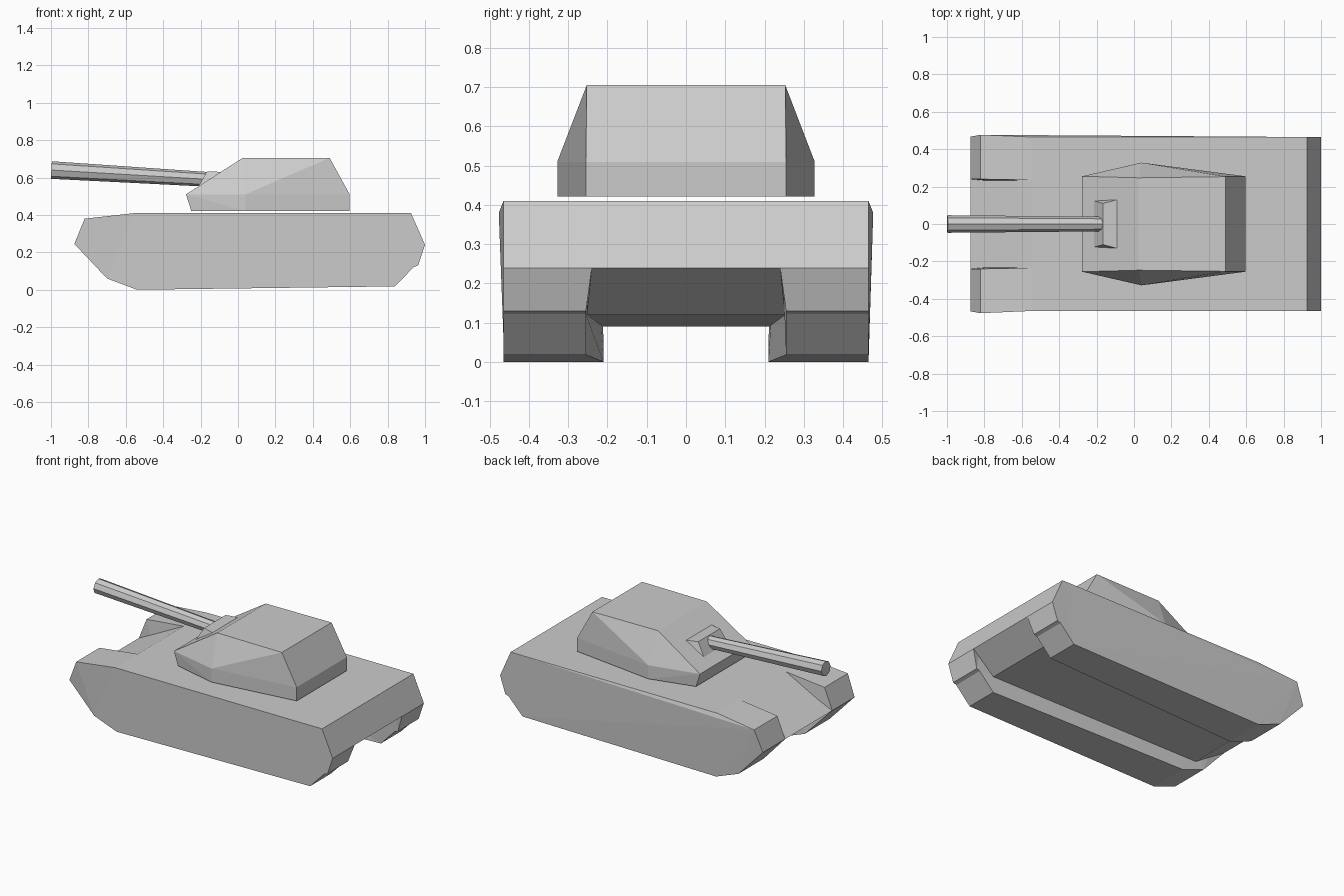
import bpy, bmesh
from math import pi
from mathutils import Vector

if "Cube" in bpy.data.objects:
    bpy.data.objects.remove(bpy.data.objects["Cube"])


def finish(name, bm):
    bmesh.ops.recalc_face_normals(bm, faces=bm.faces)
    mesh = bpy.data.meshes.new(name)
    bm.to_mesh(mesh)
    bm.free()
    obj = bpy.data.objects.new(name, mesh)
    bpy.context.collection.objects.link(obj)
    return obj


def loft_y(name, profile):
    """Side profile of (x, z, y_start, y_end) joined across its width."""
    bm = bmesh.new()
    a = [bm.verts.new((x, y0, z)) for x, z, y0, y1 in profile]
    b = [bm.verts.new((x, y1, z)) for x, z, y0, y1 in profile]
    n = len(profile)
    caps = [bm.faces.new(a), bm.faces.new(b[::-1])]
    for i in range(n):
        j = (i + 1) % n
        bm.faces.new((a[i], b[i], b[j], a[j]))
    bmesh.ops.triangulate(bm, faces=caps)
    return finish(name, bm)


def hull_of(name, points):
    """Convex solid from mirrored (x, y, z) half points."""
    bm = bmesh.new()
    for x, y, z in points:
        for s in (1, -1):
            bm.verts.new((x, s * y, z))
    bmesh.ops.convex_hull(bm, input=bm.verts)
    bmesh.ops.dissolve_limit(bm, angle_limit=0.02, verts=bm.verts, edges=bm.edges)
    return finish(name, bm)


# track housings: x, z, inner y, outer y
track = [(-0.875, 0.245, 0.24, 0.467), (-0.82, 0.38, 0.24, 0.477),
         (-0.55, 0.41, 0.235, 0.465), (0.925, 0.41, 0.24, 0.465),
         (1.0, 0.24, 0.24, 0.465), (0.963, 0.13, 0.255, 0.465),
         (0.94, 0.122, 0.255, 0.465), (0.84, 0.018, 0.255, 0.465),
         (-0.54, 0.0, 0.21, 0.465), (-0.70, 0.06, 0.21, 0.465)]
for side, s in (("left", 1), ("right", -1)):
    loft_y("track_housing_" + side, [(x, z, s * i, s * o) for x, z, i, o in track])

# hull body between the tracks: x, z, half width
body = [(-0.875, 0.245, 0.24), (-0.55, 0.41, 0.235), (0.925, 0.41, 0.24),
        (1.0, 0.24, 0.24), (0.84, 0.12, 0.253), (-0.64, 0.09, 0.212)]
loft_y("hull_body", [(x, z, -w, w) for x, z, w in body])

# turret
hull_of("turret", [(-0.25, 0.255, 0.422), (0.04, 0.328, 0.422), (0.597, 0.255, 0.422),
                   (-0.278, 0.255, 0.51), (0.04, 0.328, 0.51), (0.597, 0.255, 0.51),
                   (0.025, 0.247, 0.705), (0.49, 0.253, 0.705)])

# gun mantlet wedge
hull_of("gun_mantlet", [(-0.22, 0.125, 0.54), (-0.165, 0.11, 0.633),
                        (-0.09, 0.13, 0.63), (-0.1, 0.12, 0.54)])

# eight-sided gun barrel
muzzle, root = Vector((-0.998, 0, 0.64)), Vector((-0.14, 0, 0.589))
axis = muzzle - root
bpy.ops.mesh.primitive_cone_add(vertices=8, radius1=0.039, radius2=0.047,
                                depth=axis.length, location=(muzzle + root) / 2)
barrel = bpy.context.object
barrel.name = "gun_barrel"
barrel.rotation_euler = axis.to_track_quat('Z', 'Y').to_euler()
